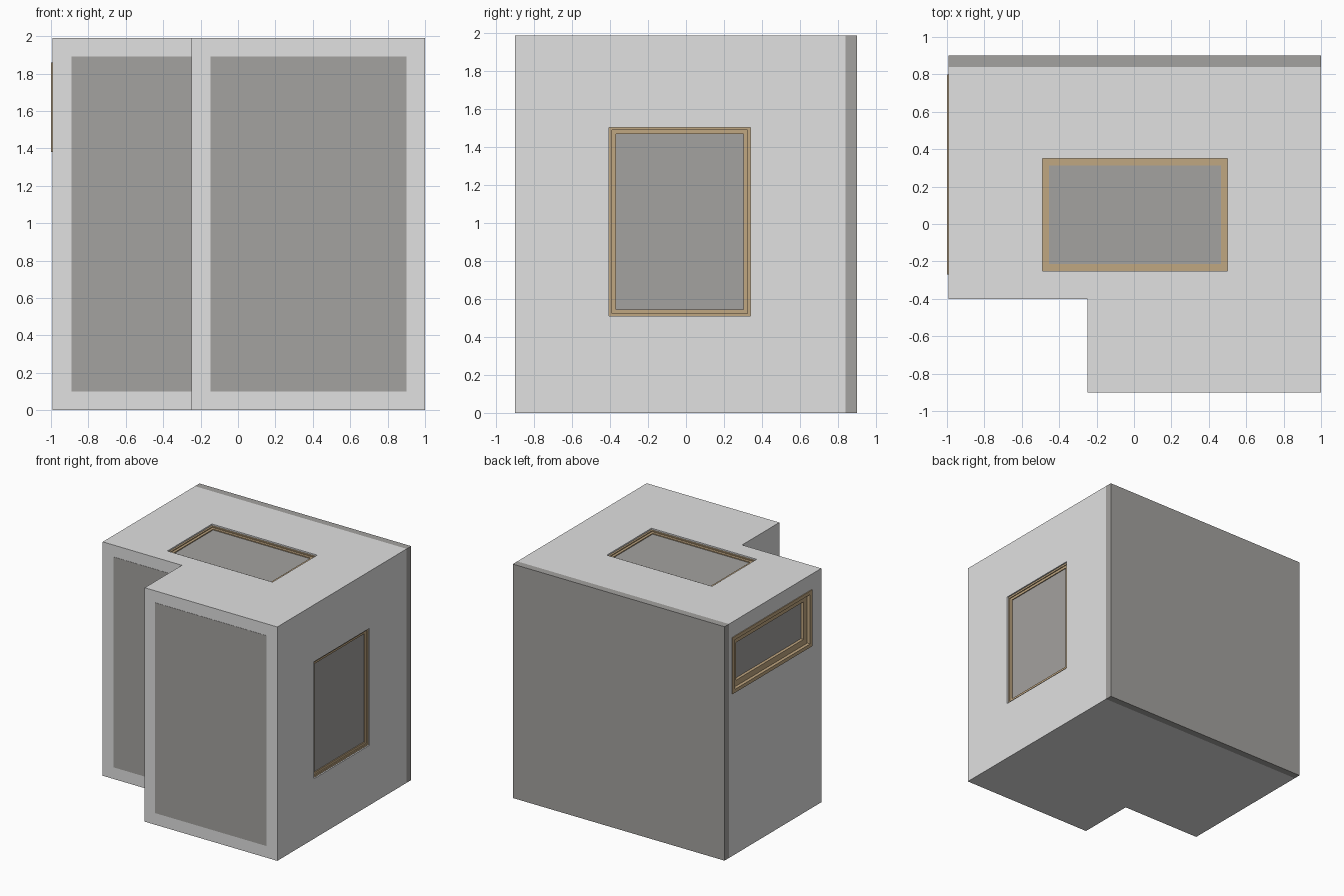
import bpy, bmesh
from mathutils import Vector

if "Cube" in bpy.data.objects:
    bpy.data.objects.remove(bpy.data.objects["Cube"])

def material(name, rgb):
    m = bpy.data.materials.new(name)
    m.diffuse_color = (*rgb, 1)
    m.use_nodes = True
    m.node_tree.nodes["Principled BSDF"].inputs["Base Color"].default_value = m.diffuse_color
    return m

WALL = material("light grey wall", (0.75, 0.75, 0.75))
DARK = material("dark grey panel", (0.37, 0.36, 0.348))
WOOD = material("tan wood", (0.53, 0.385, 0.22))

def add_object(name, bm, *mats):
    mesh = bpy.data.meshes.new(name)
    bm.to_mesh(mesh)
    bm.free()
    ob = bpy.data.objects.new(name, mesh)
    bpy.context.collection.objects.link(ob)
    for m in mats:
        mesh.materials.append(m)
    return ob

def prism(name, outline, z0, z1, *mats):
    bm = bmesh.new()
    f = bm.faces.new([bm.verts.new((x, y, z0)) for x, y in outline])
    top = bmesh.ops.extrude_face_region(bm, geom=[f])["geom"]
    bmesh.ops.translate(bm, vec=(0, 0, z1 - z0),
                        verts=[v for v in top if isinstance(v, bmesh.types.BMVert)])
    bmesh.ops.recalc_face_normals(bm, faces=bm.faces[:])
    return add_object(name, bm, *mats)

def box(name, x0, x1, y0, y1, z0, z1, *mats):
    return prism(name, [(x0, y0), (x1, y0), (x1, y1), (x0, y1)], z0, z1, *mats)

L, R, H = -0.993, 1.0, 1.99

# L-shaped body and dark back slab
body = prism("body", [(L, 0.84), (L, -0.4), (-0.248, -0.4), (-0.248, -0.9),
                      (R, -0.9), (R, 0.84)], 0, H, WALL)
box("back_slab", L, R, 0.84, 0.9, 0, H, DARK)

# Flush dark panels on the two front faces
box("front_panel_left", -0.89, -0.248, -0.402, -0.398, 0.1, 1.89, DARK)
box("front_panel_right", -0.148, 0.9, -0.902, -0.898, 0.1, 1.89, DARK)

def window(name, origin, U, V, N, u, v, steps, pocket):
    """Cut a pocket in the body and line it with a stepped frame and a pane."""
    origin, U, V, N = map(Vector, (origin, U, V, N))
    def pt(a, b, n):
        return origin + U * a + V * b + N * n
    def corners(i, n):
        return [pt(a, b, n) for a, b in ((u[0] + i, v[0] + i), (u[1] - i, v[0] + i),
                                         (u[1] - i, v[1] - i), (u[0] + i, v[1] - i))]
    # pocket
    p, q = pt(u[0], v[0], -pocket), pt(u[1], v[1], 0.1)
    lo, hi = [min(a, b) for a, b in zip(p, q)], [max(a, b) for a, b in zip(p, q)]
    cutter = box("cutter", lo[0], hi[0], lo[1], hi[1], lo[2], hi[2], WALL)
    cutter.hide_render = True
    mod = body.modifiers.new("cut", "BOOLEAN")
    mod.operation, mod.object, mod.solver = "DIFFERENCE", cutter, "EXACT"
    bpy.context.view_layer.objects.active = body
    bpy.ops.object.modifier_apply(modifier=mod.name)
    bpy.data.objects.remove(cutter)
    # stepped frame, pane in the last loop
    bm = bmesh.new()
    loops = [[bm.verts.new(c) for c in corners(i, n)] for i, n in steps]
    for a, b in zip(loops, loops[1:]):
        for k in range(4):
            j = (k + 1) % 4
            bm.faces.new((a[k], a[j], b[j], b[k]))
    bm.faces.new(loops[-1]).material_index = 1
    add_object(name, bm, WOOD, DARK)

flush = [(0, -0.012), (0.015, -0.012), (0.015, -0.02), (0.036, -0.02), (0.036, -0.028)]
proud = [(0, 0), (0, -L and 0.007), (0.03, 0.007), (0.03, -0.02),
         (0.08, -0.02), (0.08, -0.045)]

window("right_window", (R, 0, 0), (0, 1, 0), (0, 0, 1), (1, 0, 0),
       (-0.405, 0.34), (0.51, 1.505), flush, 0.03)
window("roof_window", (0, 0, H), (1, 0, 0), (0, 1, 0), (0, 0, 1),
       (-0.49, 0.50), (-0.25, 0.35), flush, 0.03)
window("left_window", (L, 0, 0), (0, -1, 0), (0, 0, 1), (-1, 0, 0),
       (-0.80, 0.27), (1.38, 1.86), proud, 0.047)
